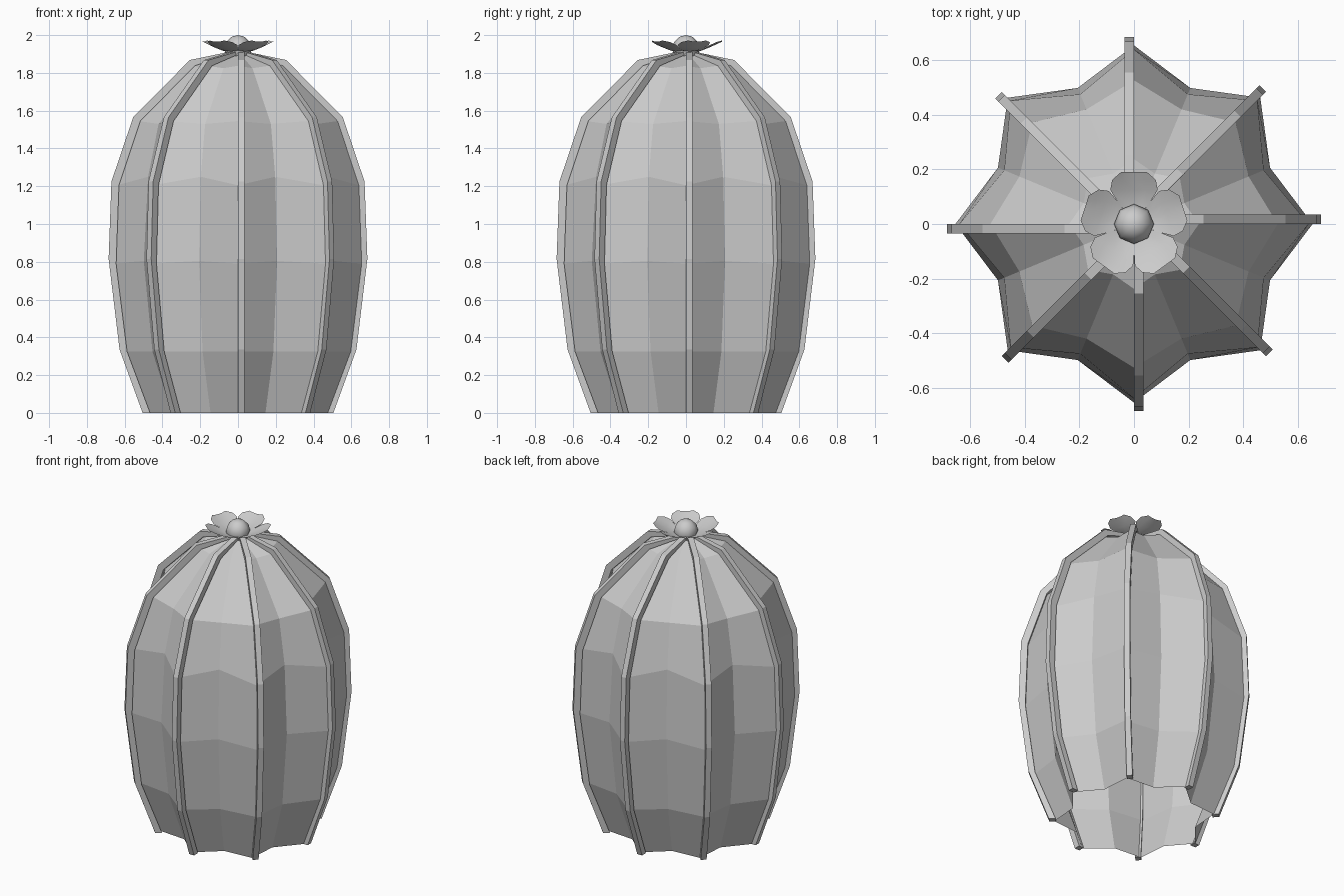
import bpy, bmesh
from math import sin, cos, pi, tau
from mathutils import Vector, Matrix

cube = bpy.data.objects.get("Cube")
if cube:
    bpy.data.objects.remove(cube)

grey = bpy.data.materials.new("plain_grey")
grey.use_nodes = True
grey.diffuse_color = (0.6, 0.6, 0.6, 1)
grey.node_tree.nodes["Principled BSDF"].inputs["Base Color"].default_value = (0.6, 0.6, 0.6, 1)


def finish(bm, name, smooth=False, fix_normals=True):
    if fix_normals:
        bmesh.ops.recalc_face_normals(bm, faces=bm.faces)
    for f in bm.faces:
        f.smooth = smooth
    mesh = bpy.data.meshes.new(name)
    bm.to_mesh(mesh)
    bm.free()
    mesh.materials.append(grey)
    obj = bpy.data.objects.new(name, mesh)
    bpy.context.collection.objects.link(obj)
    return obj


def polar(r, a, z):
    return Vector((r * cos(a), r * sin(a), z))


# (radius, height) profiles along the ridges, valleys and outer rib edges
ridge = [(.475, 0), (.597, .325), (.655, .79), (.64, 1.205), (.527, 1.545), (.238, 1.838), (.03, 1.902)]
valley = [(.38, 0), (.49, .325), (.54, .805), (.515, 1.25), (.455, 1.53), (.2, 1.825), (.03, 1.9)]
outer = [(.505, 0), (.627, .335), (.685, .815), (.67, 1.225), (.555, 1.565), (.255, 1.868), (.03, 1.915)]
RIBS = 8
RIB_WIDTH = .035

# Fluted body, open at the bottom
bm = bmesh.new()
columns = [[bm.verts.new(polar(r, pi * i / RIBS, z)) for r, z in (valley if i % 2 else ridge)]
           for i in range(2 * RIBS)]
for i, a in enumerate(columns):
    b = columns[(i + 1) % len(columns)]
    for j in range(len(a) - 1):
        bm.faces.new((a[j], b[j], b[j + 1], a[j + 1]))
bm.faces.new([c[-1] for c in columns])
finish(bm, "body")

# Thin ribs that sit beside every ridge
for k in range(RIBS):
    bm = bmesh.new()
    turn = Matrix.Rotation(tau * k / RIBS, 4, 'Z')
    rings = []
    for (ri, zi), (ro, zo) in zip(ridge, outer):
        corners = ((ri - .01, 0, zi), (ro, 0, zo), (ro, RIB_WIDTH, zo), (ri - .01, RIB_WIDTH, zi))
        rings.append([bm.verts.new(turn @ Vector(c)) for c in corners])
    for a, b in zip(rings, rings[1:]):
        for j in range(4):
            n = (j + 1) % 4
            bm.faces.new((a[j], a[n], b[n], b[j]))
    bm.faces.new(rings[0])
    bm.faces.new(rings[-1])
    finish(bm, f"rib_{k + 1}")

# Cupped flower petals: rows of (distance along petal, half width, height)
rows = [(.03, .02, 1.91), (.075, .055, 1.915), (.125, .087, 1.935), (.162, .08, 1.952), (.19, .048, 1.965)]
for k in range(5):
    bm = bmesh.new()
    turn = Matrix.Rotation(pi / 2 + tau * k / 5, 4, 'Z')
    grid = []
    for d, w, z in rows:
        grid.append([bm.verts.new(turn @ Vector((d, w * s, z + .012 * s * s * w / .087)))
                     for s in (-1, -.5, 0, .5, 1)])
    for a, b in zip(grid, grid[1:]):
        for j in range(4):
            bm.faces.new((a[j], b[j], b[j + 1], a[j + 1]))
    finish(bm, f"petal_{k + 1}", smooth=True, fix_normals=False)

# Round flower centre
bm = bmesh.new()
bmesh.ops.create_uvsphere(bm, u_segments=8, v_segments=6, radius=.073,
                          matrix=Matrix.Translation((0, 0, 1.927)))
finish(bm, "flower_centre", smooth=True)
